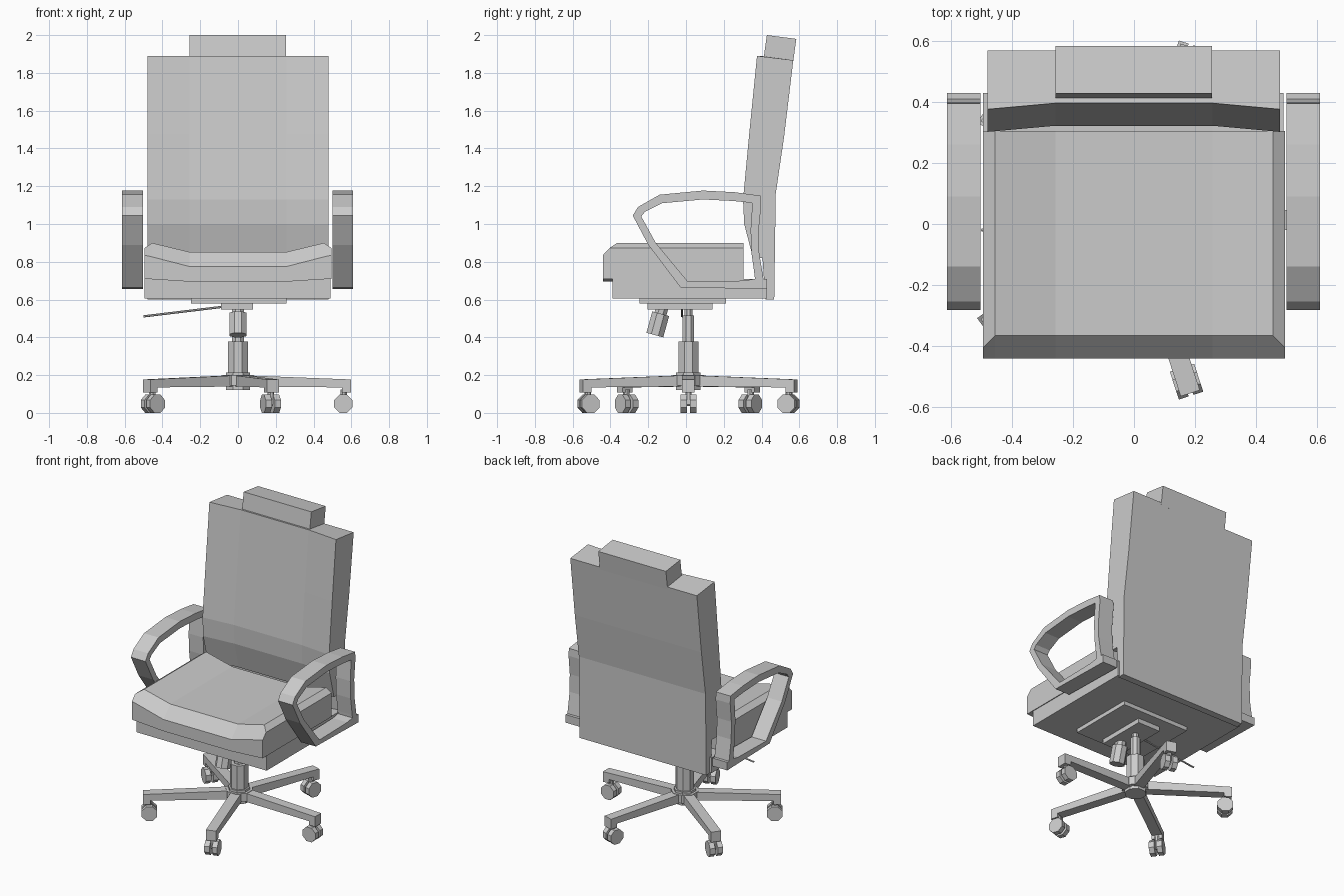
import bpy, bmesh, math
from mathutils import Matrix, Vector

if "Cube" in bpy.data.objects:
    bpy.data.objects.remove(bpy.data.objects["Cube"])


def loft(name, sections, closed=False):
    """Skin a list of equal-length closed 3D loops; cap the ends unless closed."""
    bm = bmesh.new()
    rings = [[bm.verts.new(p) for p in s] for s in sections]
    n = len(rings[0])
    pairs = list(zip(rings, rings[1:]))
    if closed:
        pairs.append((rings[-1], rings[0]))
    for a, b in pairs:
        for i in range(n):
            j = (i + 1) % n
            bm.faces.new((a[i], a[j], b[j], b[i]))
    if not closed:
        bm.faces.new(rings[0])
        bm.faces.new(rings[-1])
    bmesh.ops.recalc_face_normals(bm, faces=bm.faces)
    me = bpy.data.meshes.new(name)
    bm.to_mesh(me)
    bm.free()
    ob = bpy.data.objects.new(name, me)
    bpy.context.collection.objects.link(ob)
    return ob


def prism(name, pts, x0, x1):
    """Extrude a (y, z) profile along x."""
    return loft(name, [[(x, y, z) for y, z in pts] for x in (x0, x1)])


def box(name, x0, x1, y0, y1, z0, z1):
    return prism(name, [(y0, z0), (y1, z0), (y1, z1), (y0, z1)], x0, x1)


def rod(name, a, b, r, sides=8):
    a, b = Vector(a), Vector(b)
    rot = (b - a).to_track_quat('Z', 'Y')
    ring = [rot @ Vector((r * math.cos(t), r * math.sin(t), 0))
            for t in [(k + .5) * math.tau / sides for k in range(sides)]]
    return loft(name, [[p + v for v in ring] for p in (a, b)])


# seat cushion: dished cross-section with chamfered front and side edges
def seat_section(y, side_y, side, rim, mid):
    top = [(.495, side_y, side), (.455, y, rim), (.257, y, mid)]
    base = [(-.257, .695), (.257, .695), (.495, .71)]
    return ([(-.495, side_y, .71)] + [(x, side_y, z) for x, z in base] + top
            + [(-x, yy, z) for x, yy, z in reversed(top)])


loft("seat_cushion", [seat_section(-.44, -.44, .835, .826, .775),
                      seat_section(-.365, -.405, .873, .9, .852),
                      seat_section(.305, .305, .873, .9, .852)])

# seat base: top follows the dished underside of the cushion
under = [(-.495, .605), (.49, .605), (.49, .71), (.257, .695), (-.257, .695), (-.495, .71)]
loft("seat_base", [[(x, y, z) for x, z in under] for y in (-.39, .43)])

# backrest: side profile lofted across x, front face slightly hollow
front = [(.376, 1.89), (.335, 1.48), (.302, 1.13), (.308, 1.0), (.355, .82)]
rear = [(.405, .82), (.42, .6), (.467, .6), (.475, 1.16), (.519, 1.46), (.568, 1.867)]
loft("backrest", [[(x, y + d, z) for y, z in front] + [(x, y, z) for y, z in rear]
                  for x, d in ((-.48, 0), (-.257, .02), (.257, .02), (.478, 0))])

# headrest
prism("headrest", [(.41, 1.87), (.428, 2.0), (.584, 1.98), (.566, 1.85)], -.257, .255)

# armrests: paired outer / inner points of the loop
arm = [((.395, 1.15), (.35, 1.112)), ((.26, 1.168), (.25, 1.122)),
       ((.09, 1.177), (.09, 1.13)), ((-.14, 1.155), (-.127, 1.11)),
       ((-.254, 1.09), (-.217, 1.065)), ((-.282, 1.045), (-.237, 1.04)),
       ((-.2, .89), (-.16, .9)), ((-.03, .665), (.01, .695)),
       ((.43, .655), (.31, .7)), ((.43, .71), (.365, .71)),
       ((.41, .71), (.363, .73)), ((.387, .85), (.346, .85)),
       ((.385, .97), (.342, .97)), ((.398, 1.1), (.35, 1.09))]
for side, x0 in (("left", -.613), ("right", .5)):
    x1 = x0 + .11
    loft(side + "_armrest", [[(x0, *o), (x1, *o), (x1, *i), (x0, *i)] for o, i in arm], True)

# mechanism under the seat
box("mount_plate", -.25, .257, -.245, .213, .578, .61)
box("mount_block", -.09, .08, -.205, .14, .547, .58)
rod("tension_knob_neck", (0, -.12, .575), (0, -.14, .51), .035)
rod("tension_knob", (0, -.134, .525), (0, -.165, .412), .05)
rod("height_lever", (-.07, -.02, .563), (-.5, -.02, .511), .006, 6)

# gas column
CY = .013
for name, z0, z1, r in (("column_hub", .145, .2, .088), ("hub_cap", .122, .215, .07),
                        ("column_sleeve", .2, .378, .058), ("column_piston", .378, .515, .033),
                        ("column_tip", .515, .56, .022)):
    rod(name, (0, CY, z0), (0, CY, z1), r)

# five-star base with twin-wheel casters
leg = [(0, .2), (.597, .177), (.597, .107), (.55, .109), (.55, .135), (0, .14)]
for k in range(5):
    m = Matrix.Translation((0, CY, 0)) @ Matrix.Rotation(k * math.tau / 5, 4, 'Z')
    parts = [loft(f"base_leg_{k}", [[(r, y, z) for r, z in leg] for y in (-.033, .033)]),
             rod(f"caster_stem_{k}", (.56, 0, .05), (.56, 0, .125), .018),
             rod(f"caster_axle_{k}", (.557, -.03, .05), (.557, .03, .05), .015)]
    for s in (-1, 1):
        parts.append(rod(f"caster_wheel_{k}_{s}", (.557, s * .008, .048),
                         (.557, s * .042, .048), .052))
    for p in parts:
        p.data.transform(m)
